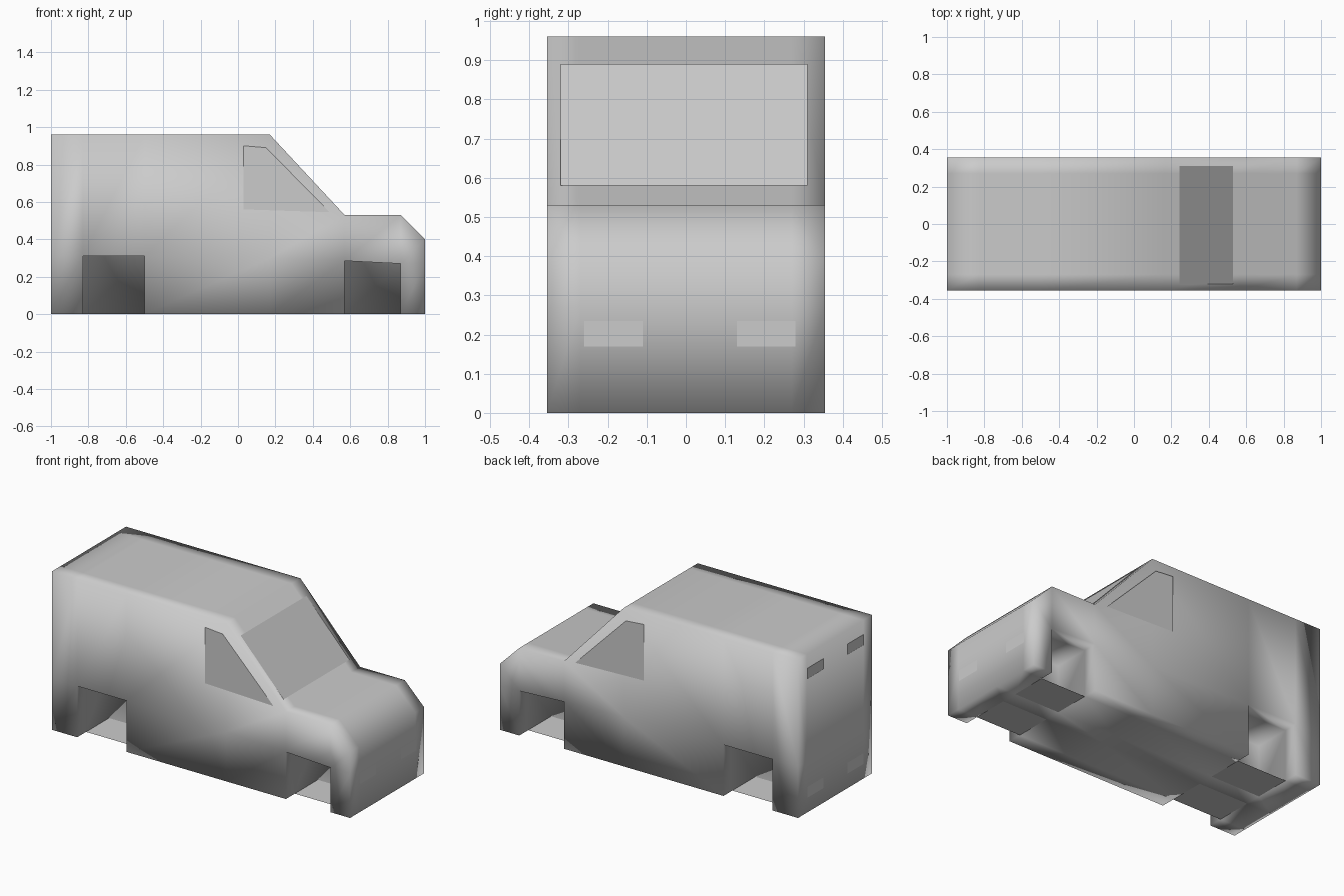
import bpy, bmesh

if "Cube" in bpy.data.objects:
    bpy.data.objects.remove(bpy.data.objects["Cube"])

# Stations along the length: x, arch height, top height
ST = [(-1, .31, .96), (-.83, .31, .96), (-.5, .31, .96), (.17, .30, .96),
      (.57, .285, .53), (.87, .27, .53), (1, .27, .40)]
YS = [-.355, -.27, -.05, .05, .27, .355]
ARCH = (1, 4)      # stations that start a wheel arch


def make(name, faces, smooth=False):
    bm = bmesh.new()
    for f in faces:
        bm.faces.new([bm.verts.new(p) for p in f])
    bmesh.ops.remove_doubles(bm, verts=bm.verts[:], dist=1e-5)
    bmesh.ops.recalc_face_normals(bm, faces=bm.faces[:])
    for f in bm.faces:
        f.smooth = smooth
    me = bpy.data.meshes.new(name)
    bm.to_mesh(me)
    bm.free()
    ob = bpy.data.objects.new(name, me)
    bpy.context.collection.objects.link(ob)
    return ob


def band(x, y0, y1, z0, z1):
    return [(x, y0, z0), (x, y1, z0), (x, y1, z1), (x, y0, z1)]


# Body shell with recessed wheel arches
faces = []
for i in range(len(ST) - 1):
    (xa, ma, ta), (xb, mb, tb) = ST[i], ST[i + 1]
    arch = i in ARCH
    for j in range(5):
        y0, y1 = YS[j], YS[j + 1]
        well = arch and j != 2
        za, zb = (ma, mb) if well else (0, 0)
        faces.append([(xa, y0, ta), (xb, y0, tb), (xb, y1, tb), (xa, y1, ta)])
        faces.append([(xa, y0, za), (xb, y0, zb), (xb, y1, zb), (xa, y1, za)])
        if well:
            faces += [band(xa, y0, y1, 0, ma), band(xb, y0, y1, 0, mb)]
    for s in (-1, 1):
        y = s * .355
        faces.append([(xa, y, ma), (xb, y, mb), (xb, y, tb), (xa, y, ta)])
        y = s * .05 if arch else y
        faces.append([(xa, y, 0), (xb, y, 0), (xb, y, mb), (xa, y, ma)])
for x, m, t in (ST[0], ST[-1]):
    for j in range(5):
        faces += [band(x, YS[j], YS[j + 1], 0, m), band(x, YS[j], YS[j + 1], m, t)]
make("van_body", faces, True)

# Floor strips under the wheel wells
for i, n in zip(ARCH, ("rear", "front")):
    xa, xb = ST[i][0], ST[i + 1][0]
    make(n + "_well_floor", [[(xa, s * .05, 0), (xb, s * .05, 0), (xb, s * .27, 0), (xa, s * .27, 0)]
                             for s in (-1, 1)])

# Windscreen and side windows
make("windscreen", [[(.242, -.32, .89), (.53, -.32, .58), (.53, .31, .58), (.242, .31, .89)]])
for s, n in ((-1, "right"), (1, "left")):
    make(n + "_side_window", [[(x, s * .361, z) for x, z in
                               ((.03, .90), (.15, .89), (.49, .545), (.03, .56))]])

# Headlights and tail lights
for s, n in ((-1, "right"), (1, "left")):
    a, b = (-.26, -.11) if s < 0 else (.13, .28)
    make(n + "_headlight", [band(1.002, a, b, .17, .235)])
    for z, h in ((.81, "upper"), (.09, "lower")):
        make(n + "_" + h + "_tail_light", [band(-1.002, s * .115, s * .268, z, z + .065)])
